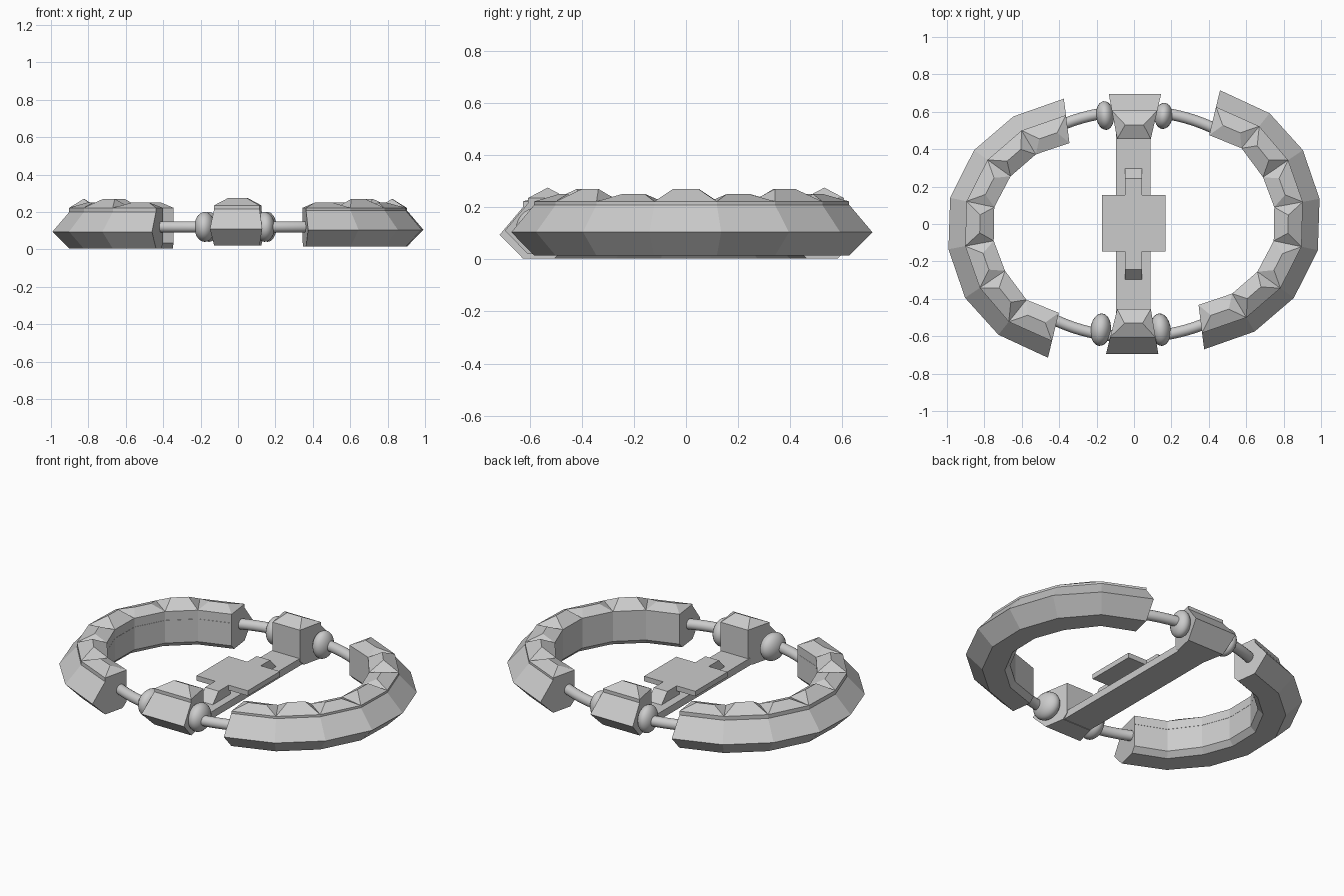
import bpy, bmesh, math
from mathutils import Vector

if "Cube" in bpy.data.objects:
    bpy.data.objects.remove(bpy.data.objects["Cube"])

metal = bpy.data.materials.new("pale_grey_metal")
GREY = (0.6, 0.6, 0.6, 1)
metal.use_nodes = True
metal.diffuse_color = GREY
metal.node_tree.nodes["Principled BSDF"].inputs["Base Color"].default_value = GREY


def finish(name, bm, smooth=False):
    bmesh.ops.recalc_face_normals(bm, faces=bm.faces)
    mesh = bpy.data.meshes.new(name)
    bm.to_mesh(mesh)
    bm.free()
    mesh.materials.append(metal)
    for poly in mesh.polygons:
        poly.use_smooth = smooth
    obj = bpy.data.objects.new(name, mesh)
    bpy.context.collection.objects.link(obj)
    return obj


def loft(bm, loops):
    """Join closed loops of equal length and cap both ends."""
    rings = [[bm.verts.new(p) for p in loop] for loop in loops]
    for a, b in zip(rings, rings[1:]):
        for i in range(len(a)):
            j = (i + 1) % len(a)
            bm.faces.new((a[i], a[j], b[j], b[i]))
    bm.faces.new(rings[0])
    bm.faces.new(rings[-1])


def box(name, x0, x1, y0, y1, z0, z1):
    bm = bmesh.new()
    loft(bm, [[(x0, y0, z), (x1, y0, z), (x1, y1, z), (x0, y1, z)] for z in (z0, z1)])
    return finish(name, bm)


# Band cross-section: share of the way from outer to inner edge, height
SECTION = [(0, .1), (.37, .205), (.88, .205), (1, .175), (1, .04), (.88, .01), (.37, .01)]


def band(name, outer, inner, lift):
    bm = bmesh.new()
    loft(bm, [[Vector((*o, z + lift)).lerp(Vector((*i, z + lift)), t) for t, z in SECTION]
              for o, i in zip(outer, inner)])
    return finish(name, bm)


def gem(name, outer, inner, base, peak):
    """Hip-roofed stud on a thin plate, over one band segment."""
    (o0, o1), (i0, i1) = [[Vector((*p, 0)) for p in edge] for edge in (outer, inner)]
    corners = [o0.lerp(i0, .37), o1.lerp(i1, .37), i1, i0]
    up = Vector((0, 0, 1))
    bm = bmesh.new()
    low = [bm.verts.new(c + up * .17) for c in corners]
    top = [bm.verts.new(c + up * base) for c in corners]
    side0, side1 = (corners[0] + corners[3]) / 2, (corners[1] + corners[2]) / 2
    r0, r1 = [bm.verts.new(side0.lerp(side1, t) + up * peak) for t in (.27, .73)]
    bm.faces.new(low)
    for i in range(4):
        j = (i + 1) % 4
        bm.faces.new((low[i], low[j], top[j], top[i]))
    bm.faces.new((top[0], top[1], r1, r0))
    bm.faces.new((top[1], top[2], r1))
    bm.faces.new((top[2], top[3], r0, r1))
    bm.faces.new((top[3], top[0], r0))
    return finish(name, bm)


# Two faceted arcs, each the other turned half way round
OUTER = [(.46, .715), (.725, .592), (.903, .395), (.992, .135),
         (.983, -.14), (.855, -.395), (.645, -.575), (.375, -.67)]
INNER = [(.402, .475), (.575, .405), (.69, .25), (.75, .09),
         (.747, -.09), (.66, -.255), (.525, -.372), (.345, -.433)]
PEAKS = [.25, .27, .25, .27, .25, .27, .25]
for side, s, lift in (("left", 1, .004), ("right", -1, -.006)):
    outer = [(s * x, s * y) for x, y in OUTER]
    inner = [(s * x, s * y) for x, y in INNER]
    band(side + "_arc", outer, inner, lift)
    for k, peak in enumerate(PEAKS):
        gem(f"{side}_arc_stud_{k + 1}", outer[k:k + 2], inner[k:k + 2], .222, peak)

# Front and back blocks share the band section
for name, s, shift in (("front", -1, -.01), ("back", 1, .005)):
    outer = [(shift - .14, s * .695), (shift + .14, s * .695)]
    inner = [(-.09, s * .455), (.09, s * .455)]
    band(name + "_block", outer, inner, .01)
    gem(name + "_block_stud", outer, inner, .235, .275)

# Rods bridging the blocks and arcs
for name, s in (("front", -1), ("back", 1)):
    bm = bmesh.new()
    loops = []
    for k in range(25):
        a = math.radians(55 + 70 * k / 24)
        centre = Vector((.8 * math.cos(a), s * .605 * math.sin(a), .12))
        out = Vector((.605 * math.cos(a), s * .8 * math.sin(a), 0)).normalized()
        loops.append([centre + out * .03 * math.cos(b) + Vector((0, 0, .03 * math.sin(b)))
                      for b in (math.tau * n / 16 for n in range(16))])
    loft(bm, loops)
    finish(name + "_rod", bm, True)

# Beads threaded on the rods
for name, x, y, rx, ry in (("front_right", -.178, -.565, .055, .087),
                           ("front_left", .142, -.565, .055, .087),
                           ("back_right", -.155, .58, .048, .077),
                           ("back_left", .158, .578, .048, .07)):
    bm = bmesh.new()
    bmesh.ops.create_uvsphere(bm, u_segments=24, v_segments=14, radius=1)
    bead = finish(name + "_bead", bm, True)
    bead.location = (x, y, .12)
    bead.scale = (rx, ry, .08)
    bead.rotation_euler.z = math.copysign(.1, -x * y)

# Cross bar and raised centre plate with bent tabs
box("cross_bar", -.095, .088, -.5, .5, .022, .065)
box("centre_plate", -.17, .168, -.148, .155, .095, .125)
for name, s in (("front", -1), ("back", 1)):
    bm = bmesh.new()
    profile = [(.13, .125), (.243, .125), (.298, .065), (.298, .05), (.13, .05)]
    loft(bm, [[(x, s * y, z) for y, z in profile] for x in (-.047, .042)])
    finish(name + "_plate_tab", bm)
